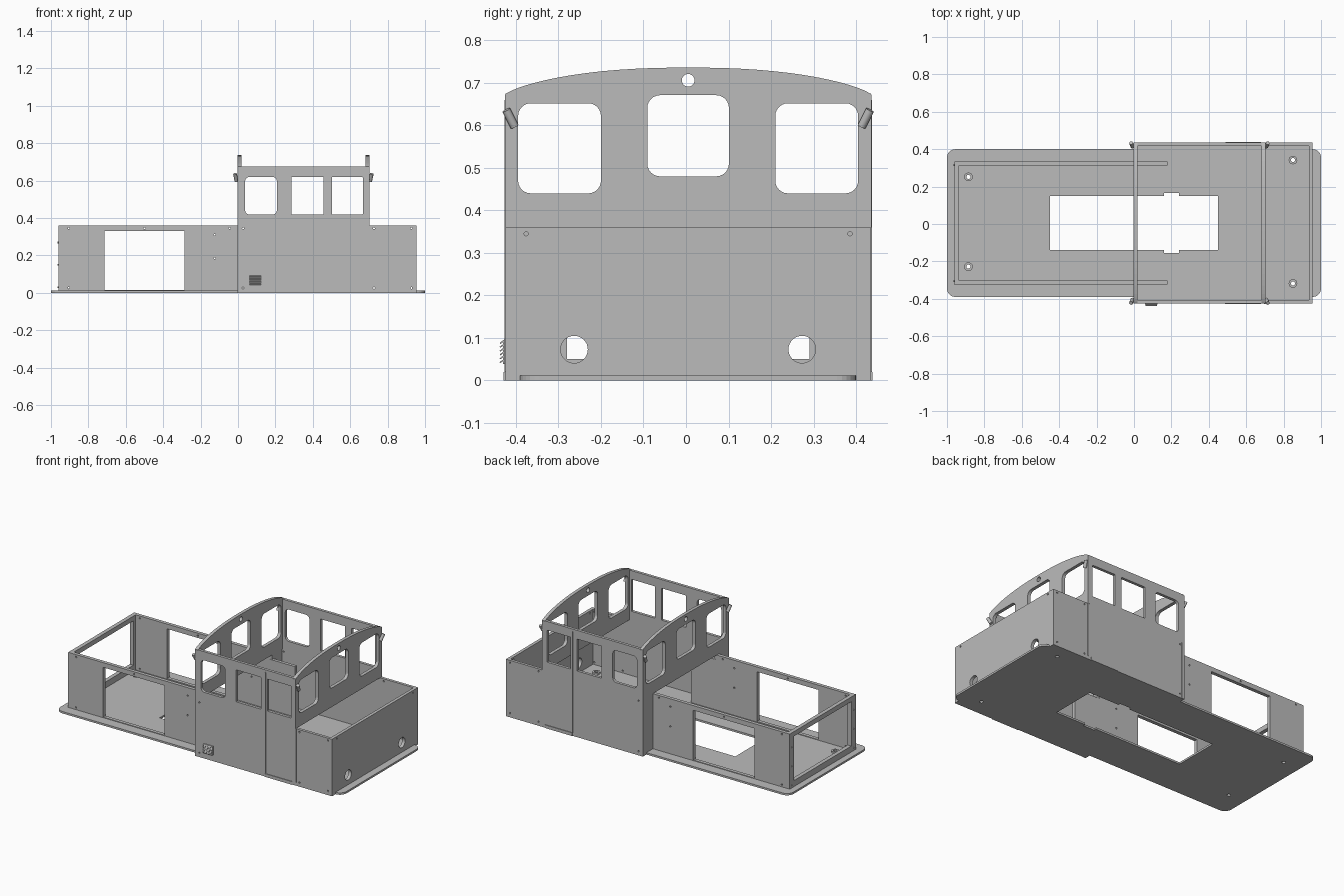
import bpy, bmesh, math
from mathutils import Vector, Matrix

cube = bpy.data.objects.get("Cube")
if cube:
    bpy.data.objects.remove(cube, do_unlink=True)

CY = 0.005  # centre line of the body
grey = bpy.data.materials.new("plain_grey")
grey.use_nodes = True
grey.diffuse_color = (0.5, 0.5, 0.5, 1)
grey.node_tree.nodes["Principled BSDF"].inputs["Base Color"].default_value = (0.5, 0.5, 0.5, 1)

# Direction of a panel's thickness -> how its flat (u, v, w) maps into space
MAPS = {
    "x": lambda u, v, w: Vector((w, u + CY, v)),
    "y": lambda u, v, w: Vector((u, w + CY, v)),
    "z": lambda u, v, w: Vector((u, v + CY, w)),
}


def rect(u0, u1, v0, v1, r=0.0, steps=6):
    """Rectangle outline with optional rounded corners."""
    if r == 0:
        return [(u0, v0), (u1, v0), (u1, v1), (u0, v1)]
    pts = []
    corners = [(u1 - r, v1 - r), (u0 + r, v1 - r), (u0 + r, v0 + r), (u1 - r, v0 + r)]
    for q, (cu, cv) in enumerate(corners):
        for i in range(steps + 1):
            a = (q + i / steps) * math.pi / 2
            pts.append((cu + r * math.cos(a), cv + r * math.sin(a)))
    return pts


def ring(u, v, r, n=24):
    return [(u + r * math.cos(2 * math.pi * i / n), v + r * math.sin(2 * math.pi * i / n))
            for i in range(n)]


def finish(name, bm):
    bmesh.ops.recalc_face_normals(bm, faces=bm.faces)
    mesh = bpy.data.meshes.new(name)
    bm.to_mesh(mesh)
    bm.free()
    mesh.materials.clear()
    mesh.materials.append(grey)
    obj = bpy.data.objects.new(name, mesh)
    bpy.context.collection.objects.link(obj)
    return obj


def panel(name, axis, w0, w1, outline, holes=()):
    """Flat plate with cut-outs, spanning w0 to w1 along the axis."""
    curve = bpy.data.curves.new(name, "CURVE")
    curve.dimensions = "2D"
    curve.fill_mode = "BOTH"
    curve.extrude = abs(w1 - w0) / 2
    for loop in [outline, *holes]:
        spline = curve.splines.new("POLY")
        spline.points.add(len(loop) - 1)
        for p, (u, v) in zip(spline.points, loop):
            p.co = (u, v, 0, 1)
        spline.use_cyclic_u = True
    temp = bpy.data.objects.new(name + "_curve", curve)
    bpy.context.collection.objects.link(temp)
    bpy.context.view_layer.update()
    mesh = bpy.data.meshes.new_from_object(
        temp.evaluated_get(bpy.context.evaluated_depsgraph_get()))
    bpy.data.objects.remove(temp, do_unlink=True)
    bm = bmesh.new()
    bm.from_mesh(mesh)
    bpy.data.meshes.remove(mesh)
    bmesh.ops.remove_doubles(bm, verts=bm.verts, dist=0.00005)
    for v in bm.verts:
        v.co = MAPS[axis](v.co.x, v.co.y, v.co.z + (w0 + w1) / 2)
    for f in bm.faces:
        f.smooth = False
        f.material_index = 0
    return finish(name, bm)


def rod(name, a, b, r, n=16):
    a, b = Vector(a), Vector(b)
    bm = bmesh.new()
    turn = (b - a).to_track_quat("Z", "Y").to_matrix().to_4x4()
    bmesh.ops.create_cone(bm, cap_ends=True, segments=n, radius1=r, radius2=r,
                          depth=(b - a).length, matrix=Matrix.Translation((a + b) / 2) @ turn)
    return finish(name, bm)


def box(name, centre, size, tilt=0.0):
    bm = bmesh.new()
    bmesh.ops.create_cube(bm, size=1, matrix=Matrix.Translation(centre)
                          @ Matrix.Rotation(tilt, 4, "X") @ Matrix.Diagonal((*size, 1)))
    return finish(name, bm)


# Footplate with the notched centre opening and mounting holes
opening = [(-0.45, -0.145), (0.16, -0.145), (0.16, -0.16), (0.24, -0.16), (0.24, -0.145),
           (0.45, -0.145), (0.45, 0.145), (0.24, 0.145), (0.24, 0.16), (0.16, 0.16),
           (0.16, 0.145), (-0.45, 0.145)]
mounts = [(x, s * y + 0.007) for x, y in ((-0.885, 0.24), (0.85, 0.33)) for s in (-1, 1)]
panel("footplate", "z", 0, 0.012, rect(-1, 1, -0.395, 0.395, 0.045),
      [opening] + [ring(x, y, 0.011) for x, y in mounts])
for x, y in mounts:
    panel("mounting_boss", "z", 0.012, 0.022, ring(x, y, 0.023), [ring(x, y, 0.011)])

# Long hood and cab sides, mirrored about the centre line
hood_rivets = [ring(x, z, 0.005, 10) for x, z in
               ((-0.905, 0.345), (-0.5, 0.345), (-0.045, 0.345), (-0.905, 0.026),
                (-0.125, 0.31), (-0.125, 0.185))]
cab_rivets = [ring(x, z, 0.005, 10) for x in (0.027, 0.727, 0.927) for z in (0.026, 0.345)]
cab_outline = [(0, 0), (0.94, 0), (0.94, 0.36), (0.70, 0.36), (0.70, 0.675), (0, 0.675)]
cab_windows = [rect(0.038, 0.208, 0.418, 0.62, 0.025), rect(0.285, 0.457, 0.418, 0.62, 0.003),
               rect(0.503, 0.667, 0.418, 0.62, 0.003)]
for s, side in ((-1, "right"), (1, "left")):
    panel(side + "_hood_side", "y", s * 0.308, s * 0.33, rect(-0.94, 0.0, 0.01, 0.36),
          [rect(-0.715, -0.285, 0.016, 0.33)] + hood_rivets)
    panel(side + "_hood_tongue", "y", s * 0.308, s * 0.328, rect(0.0, 0.178, 0.01, 0.33))
    panel(side + "_cab_side", "y", s * 0.412, s * 0.43, cab_outline, cab_windows + cab_rivets)
    panel(side + "_floor_ledge", "z", 0.0, 0.012, rect(0.01, 0.94, *sorted((s * 0.39, s * 0.415))))
    panel(side + "_step_plate", "y", s * 0.428, s * 0.434, rect(0.49, 0.68, 0.0, 0.02))
    panel(side + "_hood_corner", "x", -0.003, 0.016,
          rect(*sorted((s * 0.31, s * 0.431)), 0.0, 0.37))
    panel(side + "_corner_strip", "y", s * 0.429, s * 0.432, rect(0.695, 0.705, 0.02, 0.36))
    panel(side + "_door_strip", "y", s * 0.429, s * 0.432, rect(0.487, 0.493, 0.02, 0.66))

# End walls
panel("hood_end_frame", "x", -0.96, -0.935, rect(-0.33, 0.33, 0.01, 0.36),
      [rect(-0.285, 0.285, 0.05, 0.33)])
for s in (-1, 1):
    for z in (0.03, 0.15, 0.27):
        rod("frame_rivet", (-0.955, CY + s * 0.31, z), (-0.964, CY + s * 0.31, z), 0.005, 10)
panel("cab_end_wall", "x", 0.935, 0.955, rect(-0.43, 0.43, 0.0, 0.36),
      [ring(s * 0.268, 0.073, 0.032, 32) for s in (-1, 1)]
      + [ring(s * 0.381, 0.345, 0.005, 12) for s in (-1, 1)])

# Arched cab bulkheads: three windows and a lamp hole
arch = [(-0.431, 0.36), (0.431, 0.36)]
for i in range(33):
    a = math.pi * i / 32
    u = 0.431 * math.cos(a)
    arch.append((u, 0.672 + 0.064 * (1 - abs(u / 0.431) ** 2.3) ** 0.75))
bulkhead_holes = [rect(-0.4, -0.205, 0.44, 0.652, 0.03), rect(0.205, 0.4, 0.44, 0.652, 0.03),
                  rect(-0.096, 0.096, 0.48, 0.671, 0.03), ring(0, 0.706, 0.015)]
for name, x in (("hood_bulkhead", -0.003), ("end_bulkhead", 0.681)):
    panel(name, "x", x, x + 0.021, arch, bulkhead_holes)

# Tilted marker lamps on the four cab corners
for x, d in ((-0.003, -1), (0.702, 1)):
    for s in (-1, 1):
        lx = x + d * 0.009
        lamp = rod("marker_lamp", (lx - d * 0.004, CY + s * 0.408, 0.597),
                   (lx + d * 0.004, CY + s * 0.428, 0.636), 0.01)
        rod("lamp_bracket", (x - d * 0.004, CY + s * 0.418, 0.616),
            (lx, CY + s * 0.418, 0.616), 0.005, 8)
        for f in lamp.data.polygons:
            f.use_smooth = len(f.vertices) == 4
        lamp.data.set_sharp_from_angle(angle=math.radians(40))

# Louvred vent on the front side of the cab
box("vent_frame", (0.092, -0.427, 0.067), (0.066, 0.008, 0.056))
for i in range(6):
    box("vent_slat", (0.092, -0.432, 0.046 + i * 0.009), (0.062, 0.014, 0.003), math.radians(35))
